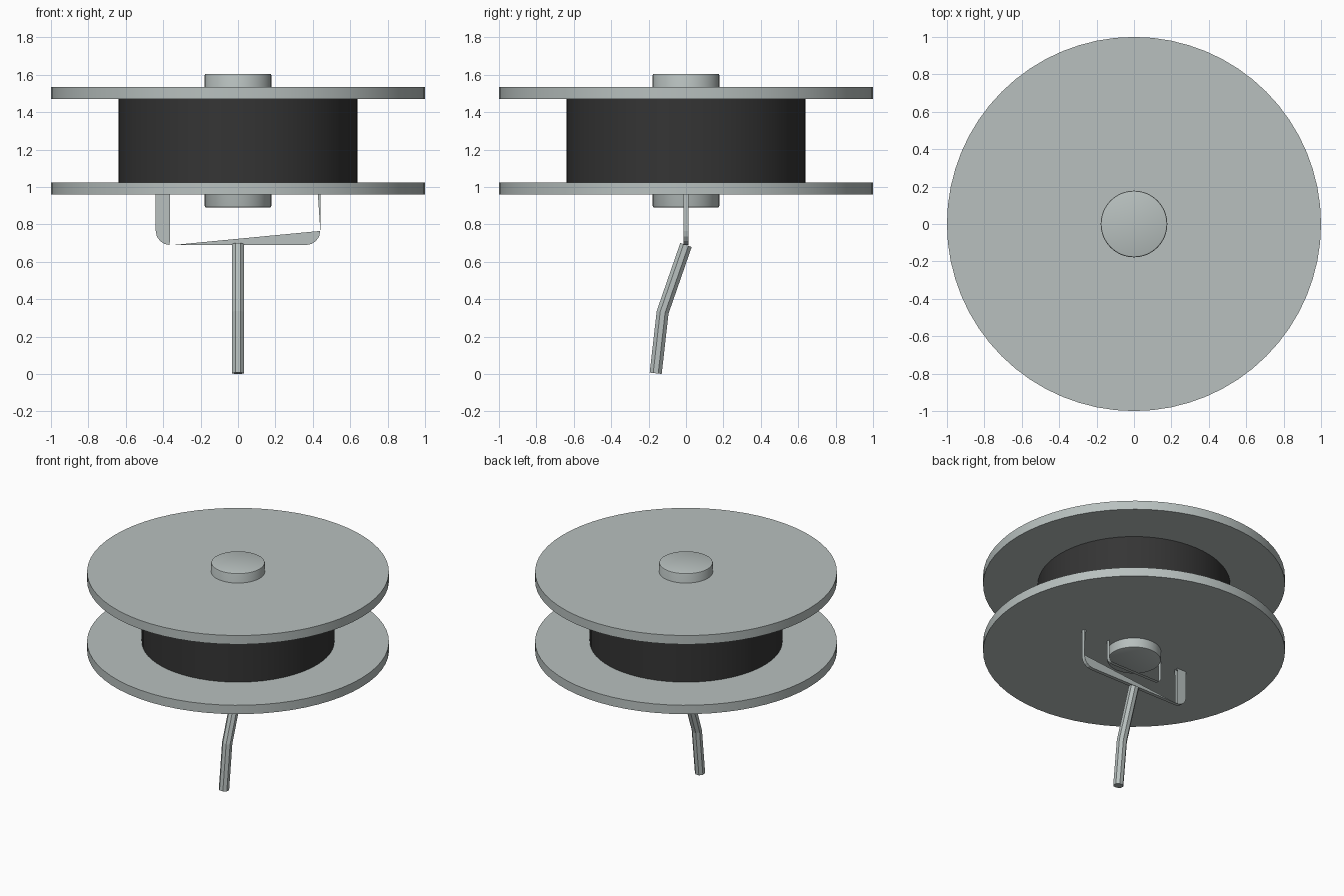
import bpy, bmesh, math
from mathutils import Vector

cube = bpy.data.objects.get("Cube")
if cube:
    bpy.data.objects.remove(cube, do_unlink=True)


def make_material(name, rgb):
    mat = bpy.data.materials.new(name)
    mat.use_nodes = True
    mat.diffuse_color = (*rgb, 1)
    mat.node_tree.nodes["Principled BSDF"].inputs["Base Color"].default_value = (*rgb, 1)
    return mat


steel = make_material("pale grey metal", (0.48, 0.53, 0.52))
black = make_material("dark winding", (0.035, 0.035, 0.035))


def finish(bm, name, mat, smooth=False):
    mesh = bpy.data.meshes.new(name)
    bm.to_mesh(mesh)
    bm.free()
    mesh.materials.append(mat)
    obj = bpy.data.objects.new(name, mesh)
    bpy.context.collection.objects.link(obj)
    if smooth:
        bpy.ops.object.select_all(action='DESELECT')
        obj.select_set(True)
        bpy.context.view_layer.objects.active = obj
        bpy.ops.object.shade_smooth_by_angle(angle=math.radians(30))
    return obj


def disc(name, radius, low, high, mat, bevel=0):
    bm = bmesh.new()
    bmesh.ops.create_cone(bm, cap_ends=True, segments=64, radius1=radius,
                          radius2=radius, depth=high - low)
    bmesh.ops.translate(bm, verts=bm.verts, vec=(0, 0, (low + high) / 2))
    if bevel:
        rims = [e for e in bm.edges
                if abs(e.verts[0].co.z - e.verts[1].co.z) < 0.001]
        bmesh.ops.bevel(bm, geom=rims, offset=bevel, segments=2,
                        profile=0.5, affect='EDGES')
    finish(bm, name, mat, smooth=True)


# Spool: two flanges, winding and central hub
disc("lower_flange", 1, 0.96, 1.025, steel)
disc("upper_flange", 1, 1.47, 1.535, steel)
disc("winding", 0.638, 1.025, 1.47, black)
disc("hub", 0.178, 0.89, 1.605, steel, bevel=0.008)

# Crank handle: octagonal tube swept along a bent path in the YZ plane
path = [Vector(p) for p in ((0, 0, 0.69), (0, -0.125, 0.33), (0, -0.162, 0.004))]
bm = bmesh.new()
rings = []
for i, point in enumerate(path):
    ahead = path[min(i + 1, 2)] - path[max(i, 1) if i == 2 else i]
    behind = path[i] - path[max(i - 1, 0)]
    along = (ahead.normalized() + behind.normalized()).normalized()
    across = along.cross(Vector((1, 0, 0)))
    ring = []
    for k in range(8):
        a = math.pi * (2 * k + 1) / 8
        offset = Vector((math.cos(a), 0, 0)) + across * math.sin(a)
        ring.append(bm.verts.new(point + offset * 0.035))
    rings.append(ring)
for r0, r1 in zip(rings, rings[1:]):
    for k in range(8):
        bm.faces.new((r0[k], r0[(k + 1) % 8], r1[(k + 1) % 8], r1[k]))
bm.faces.new(rings[0])
bm.faces.new(rings[-1])
bmesh.ops.recalc_face_normals(bm, faces=bm.faces)
finish(bm, "crank_handle", steel)

# Bracket: open U straps with thin side plates
HALF = 0.013


def u_outline(half_width, bottom, corner):
    side = [(half_width, 0.96)]
    for k in range(5):
        a = math.pi / 8 * k
        side.append((half_width - corner + corner * math.cos(a),
                     bottom + corner - corner * math.sin(a)))
    return side + [(-x, z) for x, z in reversed(side)]


def strap(name, outline):
    bm = bmesh.new()
    rows = [[bm.verts.new((x, y, z)) for x, z in outline] for y in (-HALF, HALF)]
    for i in range(len(outline) - 1):
        bm.faces.new((rows[0][i], rows[0][i + 1], rows[1][i + 1], rows[1][i]))
    finish(bm, name, steel)


def plates(name, outline):
    for side, y in (("front", -HALF), ("back", HALF)):
        bm = bmesh.new()
        verts = [bm.verts.new((x, y, z)) for x, z in outline]
        face = bm.faces.new(verts)
        face.normal_update()
        if face.normal.y * y < 0:
            face.normal_flip()
        finish(bm, name + "_" + side, steel)


outer = u_outline(0.44, 0.69, 0.075)
strap("bracket_outer_strap", outer)
strap("bracket_inner_strap", u_outline(0.222, 0.80, 0.03))
plates("bracket_right_post", outer[6:] + [(-0.363, 0.96)])
plates("bracket_crossbar", outer[1:6] + [(-0.345, 0.69)])
plates("bracket_left_post", [(0.427, 0.96), outer[0], outer[1]])
